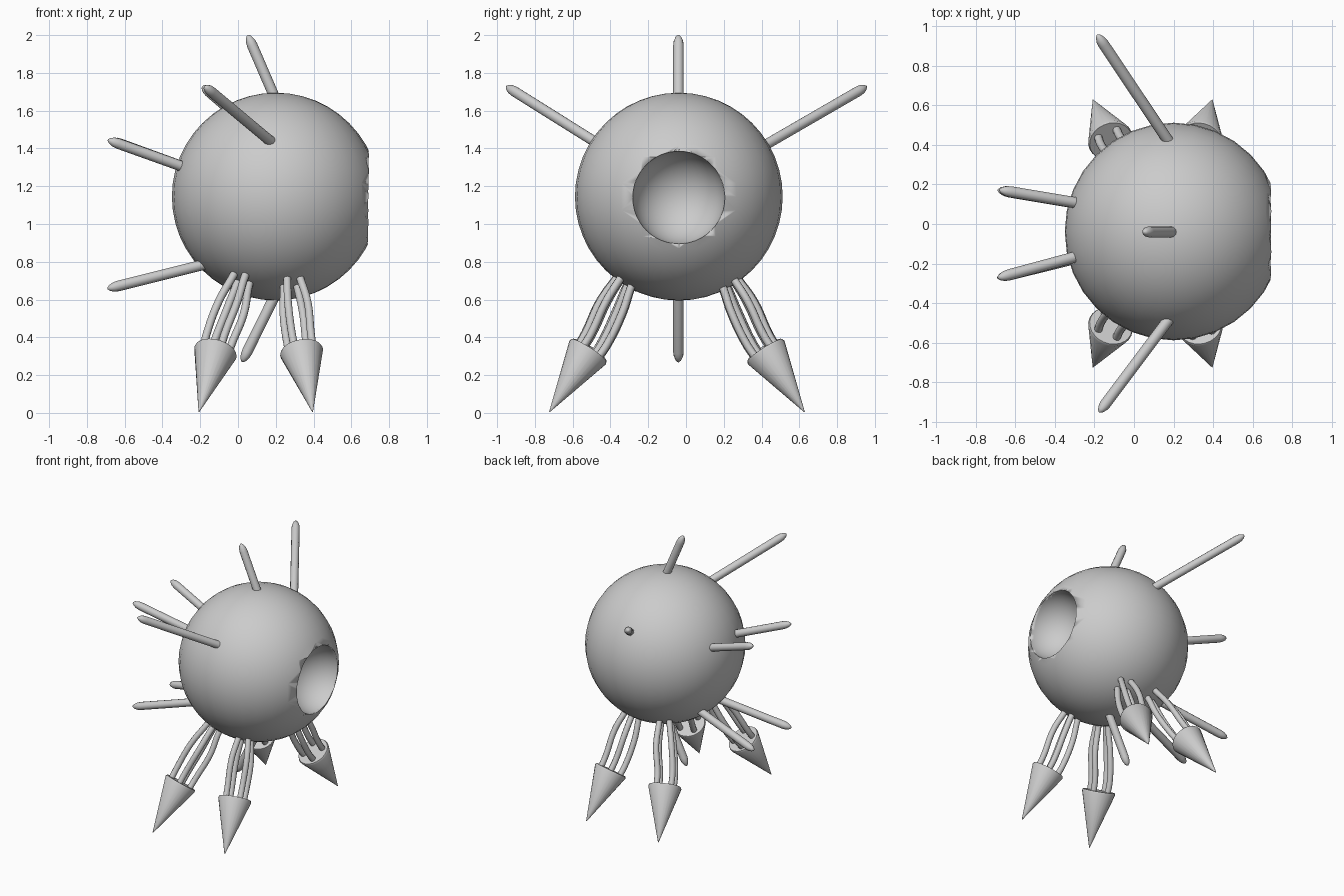
import bpy, bmesh, math
from mathutils import Vector

if "Cube" in bpy.data.objects:
    bpy.data.objects.remove(bpy.data.objects["Cube"])

CENTRE = Vector((0.2, -0.038, 1.145))
R = 0.55


def finish(name, bm, angle=40):
    bmesh.ops.recalc_face_normals(bm, faces=bm.faces)
    me = bpy.data.meshes.new(name)
    bm.to_mesh(me)
    bm.free()
    ob = bpy.data.objects.new(name, me)
    bpy.context.collection.objects.link(ob)
    bpy.ops.object.select_all(action='DESELECT')
    bpy.context.view_layer.objects.active = ob
    ob.select_set(True)
    bpy.ops.object.shade_smooth_by_angle(angle=math.radians(angle))
    return ob


def sphere(name, centre, radius, seg, rings):
    bm = bmesh.new()
    bmesh.ops.create_uvsphere(bm, u_segments=seg, v_segments=rings, radius=radius)
    bmesh.ops.translate(bm, verts=bm.verts, vec=centre)
    return finish(name, bm)


def frame(axis):
    u = axis.cross(Vector((0, 0, 1)))
    u = (u if u.length > 1e-4 else Vector((1, 0, 0))).normalized()
    return u, axis.cross(u).normalized()


def lathe(name, start, end, profile, seg, angle=40):
    """Revolve (distance, radius) pairs around the line start -> end."""
    start, end = Vector(start), Vector(end)
    axis = (end - start).normalized()
    u, v = frame(axis)
    bm = bmesh.new()
    rings = []
    for d, r in profile:
        rings.append([bm.verts.new(start + axis * d + r * (
            u * math.cos(2 * math.pi * i / seg) + v * math.sin(2 * math.pi * i / seg)))
            for i in range(seg)])
    for a, b in zip(rings, rings[1:]):
        for i in range(seg):
            j = (i + 1) % seg
            bm.faces.new((a[i], a[j], b[j], b[i]))
    bm.faces.new(rings[0])
    bm.faces.new(rings[-1])
    return finish(name, bm, angle)


def tube(name, points, radius):
    cu = bpy.data.curves.new(name, 'CURVE')
    cu.dimensions = '3D'
    cu.bevel_depth = radius
    cu.bevel_resolution = 3
    cu.resolution_u = 6
    cu.use_fill_caps = True
    sp = cu.splines.new('BEZIER')
    sp.bezier_points.add(len(points) - 1)
    for bp, p in zip(sp.bezier_points, points):
        bp.co = p
        bp.handle_left_type = bp.handle_right_type = 'AUTO'
    ob = bpy.data.objects.new(name, cu)
    bpy.context.collection.objects.link(ob)


# Round body with a bowl-shaped hollow on the +x side
body = sphere("body", CENTRE, R, 32, 24)
cutter = sphere("hollow_cutter", Vector((0.71, CENTRE.y, 1.14)), 0.246, 32, 24)
cutter.hide_render = True
mod = body.modifiers.new("hollow", 'BOOLEAN')
mod.operation = 'DIFFERENCE'
mod.solver = 'EXACT'
mod.object = cutter
bpy.context.view_layer.objects.active = body
bpy.ops.object.modifier_apply(modifier="hollow")
bpy.data.objects.remove(cutter)

# Rod-like spikes with tapered round tips
spikes = {
    "top_spike": ((0.19, -0.04, 1.68), (0.052, -0.04, 2.0)),
    "bottom_spike": ((0.19, -0.04, 0.61), (0.022, -0.04, 0.27)),
    "front_side_spike": ((0.17, -0.49, 1.44), (-0.175, -0.95, 1.728)),
    "rear_side_spike": ((0.16, 0.44, 1.43), (-0.185, 0.955, 1.728)),
    "upper_back_spike_a": ((-0.31, 0.11, 1.31), (-0.68, 0.172, 1.445)),
    "upper_back_spike_b": ((-0.31, -0.17, 1.31), (-0.688, -0.272, 1.445)),
    "lower_back_spike_a": ((-0.2, 0.09, 0.78), (-0.688, 0.172, 0.658)),
    "lower_back_spike_b": ((-0.2, -0.15, 0.78), (-0.69, -0.272, 0.658)),
}
for name, (base, tip) in spikes.items():
    base, tip = Vector(base), Vector(tip)
    base -= (tip - base).normalized() * 0.04
    n = (tip - base).length
    lathe(name, base, tip, [(0, 0.028), (n - 0.06, 0.028), (n - 0.035, 0.025),
                            (n - 0.012, 0.016), (n, 0.005)], 12, 60)

# Four legs: bundle of bowed tubes ending in a pointed cone foot
legs = {"back": ((-0.207, 0.675, 0.005), (-0.117, 0.466, 0.33), (0.015, 0.275, 0.7)),
        "hollow_side": ((0.395, 0.675, 0.005), (0.335, 0.466, 0.33), (0.285, 0.275, 0.7))}
for side, s in (("front", -1), ("rear", 1)):
    for end, pts in legs.items():
        tip, base, top = (Vector((x, -0.048 + s * y, z)) for x, y, z in pts)
        name = f"{side}_{end}"
        axis = (base - tip).normalized()
        n = (base - tip).length
        lathe(name + "_foot", tip, base,
              [(0, 0.002), (n - 0.012, 0.115), (n, 0.11)], 24)
        u, v = frame(axis)
        for k in range(4):
            a = math.pi / 4 + k * math.pi / 2
            out = u * math.cos(a) + v * math.sin(a)
            inward = (CENTRE - top).normalized()
            path = [base - axis * 0.03 + out * 0.07,
                    base + axis * 0.07 + out * 0.074,
                    base.lerp(top, 0.62) + out * 0.076,
                    top + out * 0.05,
                    top + inward * 0.06 + out * 0.045]
            tube(f"{name}_leg_tube_{k + 1}", path, 0.021)
